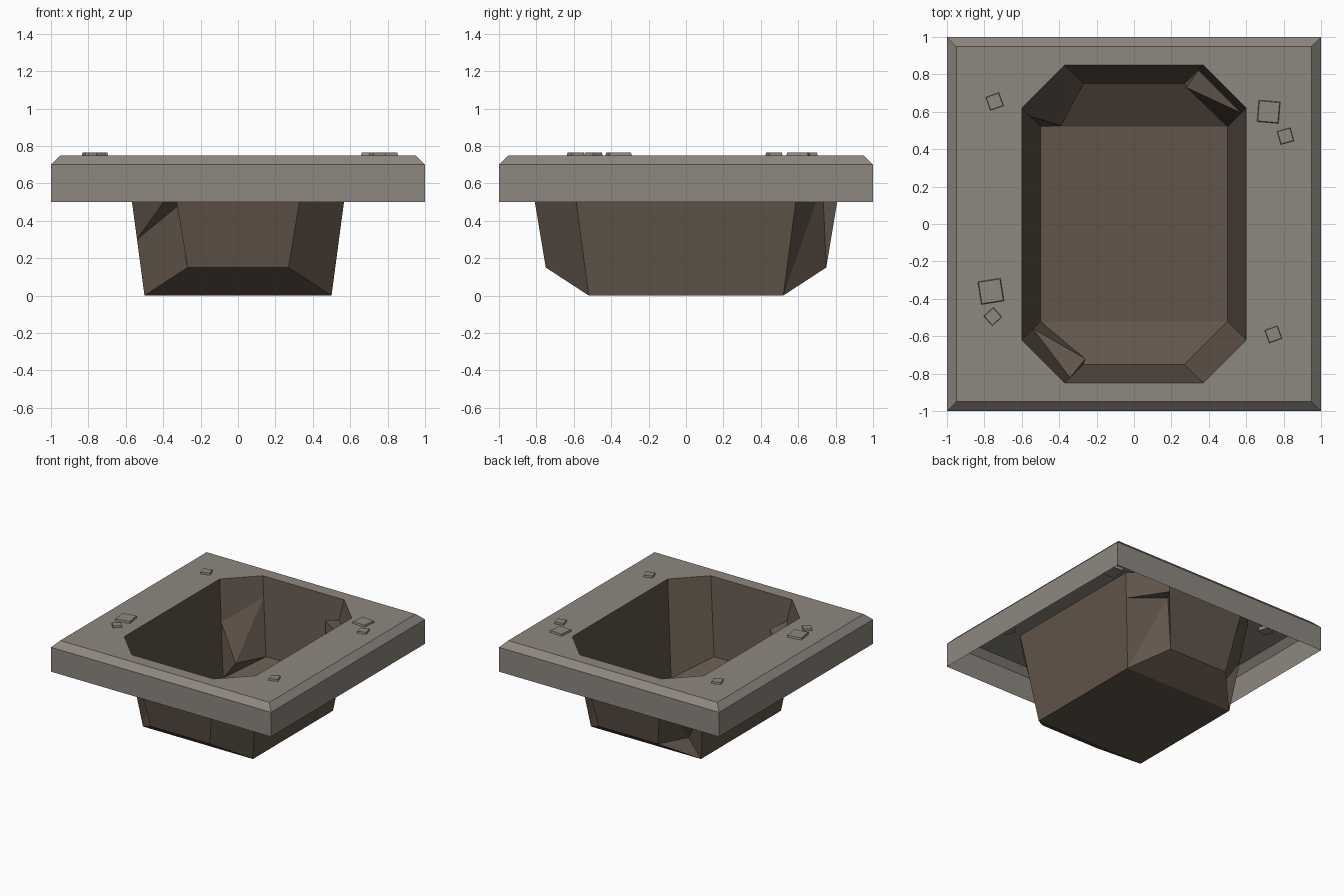
import bpy, bmesh, math
from mathutils import Matrix

if "Cube" in bpy.data.objects:
    bpy.data.objects.remove(bpy.data.objects["Cube"])


def material(name, rgb):
    m = bpy.data.materials.new(name)
    m.diffuse_color = (*rgb, 1)
    m.use_nodes = True
    m.node_tree.nodes["Principled BSDF"].inputs["Base Color"].default_value = m.diffuse_color
    return m


STONE = material("grey_stone", (0.27, 0.242, 0.215))
EARTH = material("brown_earth", (0.12, 0.09, 0.068))


def finish(bm, name, mat):
    bmesh.ops.remove_doubles(bm, verts=bm.verts, dist=0.0005)
    bmesh.ops.recalc_face_normals(bm, faces=bm.faces)
    me = bpy.data.meshes.new(name)
    bm.to_mesh(me)
    bm.free()
    me.materials.append(mat)
    ob = bpy.data.objects.new(name, me)
    bpy.context.collection.objects.link(ob)
    return ob


def face(bm, pts):
    return bm.faces.new([bm.verts.new(p) for p in pts])


CORNERS = [(1, -1), (1, 1), (-1, 1), (-1, -1)]

# Rim: open-bottomed square frame with chamfered edge and octagonal opening
bm = bmesh.new()
levels = [(1, 0.5), (1, 0.7), (0.95, 0.75)]
for i, (ax, ay) in enumerate(CORNERS):
    bx, by = CORNERS[(i + 1) % 4]
    for (r0, z0), (r1, z1) in zip(levels, levels[1:]):
        face(bm, [(ax * r0, ay * r0, z0), (bx * r0, by * r0, z0),
                  (bx * r1, by * r1, z1), (ax * r1, ay * r1, z1)])
    corner = (ax * 0.95, ay * 0.95, 0.75)
    side, end = (ax * 0.6, ay * 0.62, 0.75), (ax * 0.37, ay * 0.85, 0.75)
    face(bm, [corner, side, end])
    nxt = (bx * 0.95, by * 0.95, 0.75)
    if ax == bx:
        face(bm, [corner, nxt, (bx * 0.6, by * 0.62, 0.75), side])
    else:
        face(bm, [corner, nxt, (bx * 0.37, by * 0.85, 0.75), end])
finish(bm, "stone_rim", STONE)

# Basin: tapered octagonal pit; three corners are broken by a ledge.
# Each ledge: height on side edge, height on end edge, inward point.
LEDGES = {(-1, -1): (0.30, 0.58, (-0.26, -0.72, 0.53)),
          (1, 1): (0.55, 0.59, (0.28, 0.73, 0.60)),
          (-1, 1): (0.42, 0.59, (-0.39, 0.525, 0.15))}


def side_pt(sx, sy, z):
    t = z / 0.75
    return (sx * (0.5 + 0.1 * t), sy * (0.52 + 0.1 * t), z)


def end_pt(sx, sy, z):
    t = (z - 0.15) / 0.6
    return (sx * (0.27 + 0.1 * t), sy * (0.75 + 0.1 * t), z)


def edge_heights(c, which, low):
    return [low] + ([LEDGES[c][which]] if c in LEDGES else []) + [0.75]


bm = bmesh.new()
# floor and sloping floor ends
face(bm, [side_pt(sx, sy, 0) for sx, sy in CORNERS])
for s in (1, -1):
    face(bm, [side_pt(-1, s, 0), side_pt(1, s, 0), end_pt(1, s, 0.15), end_pt(-1, s, 0.15)])
    # long side wall
    face(bm, [side_pt(s, -1, z) for z in edge_heights((s, -1), 0, 0)] +
         [side_pt(s, 1, z) for z in reversed(edge_heights((s, 1), 0, 0))])
    # end wall
    face(bm, [end_pt(-1, s, z) for z in edge_heights((-1, s), 1, 0.15)] +
         [end_pt(1, s, z) for z in reversed(edge_heights((1, s), 1, 0.15))])
# corner walls
for c in CORNERS:
    a, b = end_pt(*c, 0.15), side_pt(*c, 0)
    top_s, top_e = side_pt(*c, 0.75), end_pt(*c, 0.75)
    if c not in LEDGES:
        face(bm, [a, b, top_s, top_e])
        continue
    zs, ze, r = LEDGES[c]
    p, q = side_pt(*c, zs), end_pt(*c, ze)
    face(bm, [p, top_s, top_e, q])
    for tri in ([p, q, r], [b, p, r], [a, b, r], [a, r, q]):
        face(bm, tri)
basin = finish(bm, "basin", EARTH)
if basin.data.polygons[0].normal.z < 0:
    basin.data.flip_normals()

# Small stone chips set into the rim: x, y, size, rotation in degrees
CHIPS = [(-0.745, 0.655, 0.078, 20), (0.72, 0.60, 0.12, -5), (0.81, 0.47, 0.076, 16),
         (-0.765, -0.36, 0.128, 9), (-0.755, -0.495, 0.072, 42), (0.745, -0.59, 0.075, 20)]
for i, (x, y, size, rot) in enumerate(CHIPS):
    bm = bmesh.new()
    bmesh.ops.create_cube(bm, size=1)
    for v in bm.verts:
        k = size * (0.9 if v.co.z > 0 else 1.08)
        v.co = (v.co.x * k, v.co.y * k, 0.765 if v.co.z > 0 else 0.72)
    bm.transform(Matrix.Translation((x, y, 0)) @ Matrix.Rotation(math.radians(rot), 4, 'Z'))
    finish(bm, f"stone_chip_{i + 1}", STONE)
